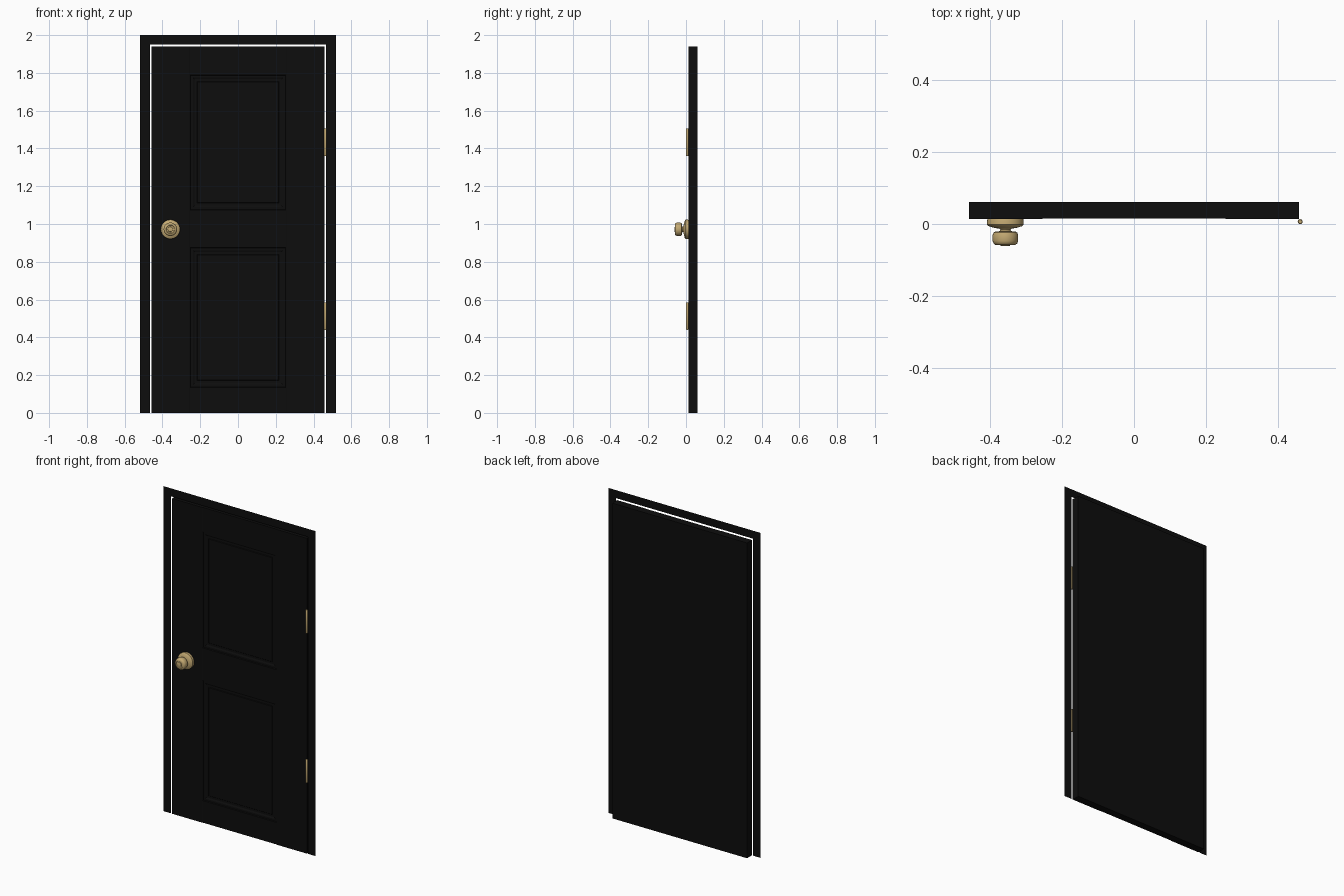
import bpy, bmesh
from math import sin, cos, pi

if "Cube" in bpy.data.objects:
    bpy.data.objects.remove(bpy.data.objects["Cube"])


def material(name, col):
    m = bpy.data.materials.new(name)
    m.diffuse_color = (*col, 1)
    m.use_nodes = True
    m.node_tree.nodes["Principled BSDF"].inputs["Base Color"].default_value = m.diffuse_color
    return m


BLACK = material("black_paint", (0.004, 0.004, 0.004))
BRASS = material("brass", (0.55, 0.40, 0.17))
FRONT, BACK = 0.0135, 0.0615


def finish(bm, name, mat, smooth=False):
    me = bpy.data.meshes.new(name)
    bm.to_mesh(me)
    bm.free()
    ob = bpy.data.objects.new(name, me)
    bpy.context.collection.objects.link(ob)
    me.materials.append(mat)
    if smooth:
        bpy.ops.object.select_all(action='DESELECT')
        ob.select_set(True)
        bpy.context.view_layer.objects.active = ob
        bpy.ops.object.shade_smooth_by_angle(angle=0.6)
    return ob


def lathe(name, profile, centre, axis, sides, mat):
    """Revolve (radius, height) points around the y or z axis."""
    bm = bmesh.new()
    cx, cy, cz = centre
    rings = []
    for r, h in profile:
        ring = []
        for i in range(sides):
            a = 2 * pi * i / sides
            u, v = r * cos(a), r * sin(a)
            p = (cx + u, cy + h, cz + v) if axis == 'y' else (cx + u, cy + v, cz + h)
            ring.append(bm.verts.new(p))
        rings.append(ring)
    for a, b in zip(rings, rings[1:]):
        for i in range(sides):
            j = (i + 1) % sides
            bm.faces.new((a[i], a[j], b[j], b[i]))
    bm.faces.new(rings[0])
    bm.faces.new(rings[-1])
    bmesh.ops.recalc_face_normals(bm, faces=bm.faces)
    return finish(bm, name, mat, True)


# Door leaf: front grid with rails set back slightly between the stiles
bm = bmesh.new()
xs = [-0.459, -0.256, -0.253, 0.253, 0.256, 0.459]
zs = [0, 0.135, 0.875, 1.075, 1.79, 1.94]
grid = [[bm.verts.new((x, FRONT + (0.002 if abs(x) < 0.255 else 0), z)) for z in zs] for x in xs]
panels = []
for i in range(5):
    for j in range(5):
        f = bm.faces.new((grid[i][j], grid[i + 1][j], grid[i + 1][j + 1], grid[i][j + 1]))
        if i == 2 and j in (1, 3):
            panels.append(f)
bm.normal_update()
rim = [e for e in bm.edges if e.is_boundary]
ext = bmesh.ops.extrude_edge_only(bm, edges=rim)["geom"]
for v in ext:
    if isinstance(v, bmesh.types.BMVert):
        v.co.y = BACK
bmesh.ops.contextual_create(bm, geom=[e for e in ext if isinstance(e, bmesh.types.BMEdge)])
bmesh.ops.recalc_face_normals(bm, faces=bm.faces)

# Stepped moulding around each sunken panel
for width, depth in ((0.004, -0.006), (0.016, 0.0), (0.012, -0.004), (0.018, 0.0), (0.004, 0.003)):
    bmesh.ops.inset_individual(bm, faces=panels, thickness=width, depth=depth)
finish(bm, "door_leaf", BLACK)

# Flat casing around the opening
bm = bmesh.new()
outer = [(-0.519, 0), (-0.519, 2), (0.519, 2), (0.519, 0)]
inner = [(-0.467, 0), (-0.467, 1.951), (0.467, 1.951), (0.467, 0)]
vo, vi = [[bm.verts.new((x, 0.0145, z)) for x, z in pts] for pts in (outer, inner)]
for i in range(3):
    bm.faces.new((vo[i], vi[i], vi[i + 1], vo[i + 1]))
finish(bm, "door_casing", BLACK)

# Door knob with rose plate
knob = [(0.05, 0.014), (0.051, 0.008), (0.051, -0.002), (0.047, -0.006), (0.03, -0.011),
        (0.017, -0.013), (0.014, -0.016), (0.016, -0.020), (0.028, -0.021), (0.033, -0.024),
        (0.0355, -0.031), (0.0355, -0.047), (0.033, -0.054), (0.028, -0.058), (0.023, -0.059),
        (0.021, -0.056), (0.014, -0.056), (0.013, -0.0605), (0.010, -0.0615)]
lathe("door_knob", knob, (-0.358, 0, 0.972), 'y', 32, BRASS)

# Hinge barrels
for n, z0 in (("lower", 0.44), ("upper", 1.36)):
    lathe(n + "_hinge", [(0.005, 0), (0.007, 0.003), (0.007, 0.142), (0.005, 0.145)],
          (0.4625, 0.0065, z0), 'z', 16, BRASS)
